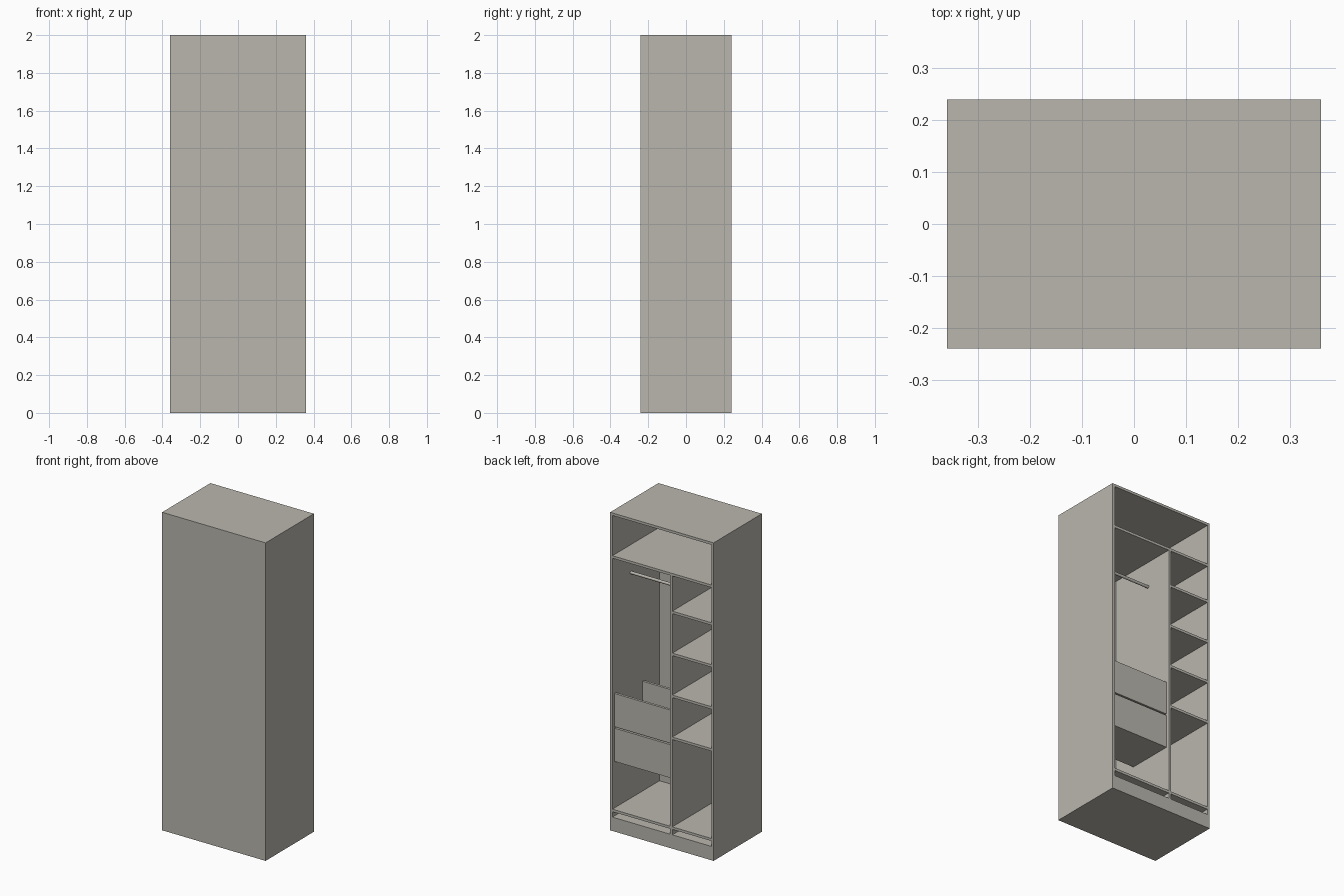
import bpy
import math

if "Cube" in bpy.data.objects:
    bpy.data.objects.remove(bpy.data.objects["Cube"])

W, D, H = 0.72, 0.48, 2.0      # overall width, depth, height
T = 0.016                      # board thickness
XI = W / 2 - T                 # inner face of the side boards
YF, YB = -D / 2 + 0.012, D / 2  # inside of closed face, open face
DIV = -0.065                   # centre of the divider

mat = bpy.data.materials.new("warm_grey")
mat.diffuse_color = (0.49, 0.47, 0.42, 1)
mat.use_nodes = True
mat.node_tree.nodes["Principled BSDF"].inputs["Base Color"].default_value = mat.diffuse_color


def board(name, x0, x1, y0, y1, z0, z1):
    """Axis-aligned board between two corners."""
    bpy.ops.mesh.primitive_cube_add(
        size=1, location=((x0 + x1) / 2, (y0 + y1) / 2, (z0 + z1) / 2))
    ob = bpy.context.object
    ob.name = name
    ob.scale = (x1 - x0, y1 - y0, z1 - z0)
    bpy.ops.object.transform_apply(location=False, rotation=False, scale=True)
    ob.data.materials.append(mat)
    return ob


# Outer case: closed face, sides, top and plinth
board("closed_panel", -W / 2, W / 2, -D / 2, YF, 0, H)
board("left_side", -W / 2, -XI, YF, YB, 0, H)
board("right_side", XI, W / 2, YF, YB, 0, H)
board("top_board", -XI, XI, YF, YB, H - T, H)
board("plinth", -XI, XI, YF, YB, 0, 0.087)

# Divider between the shelf column and the hanging bay
DL, DR = DIV - T / 2, DIV + T / 2
board("divider", DL, DR, YF, YB, 0.087, 1.715)
board("hat_shelf", -XI, XI, YF, YB, 1.715, 1.731)
board("shelf_column_floor", -XI, DL, YF, YB, 0.121, 0.137)
board("hanging_bay_floor", DR, XI, YF, YB, 0.121, 0.137)

# Column shelves
for i in range(4):
    z = 0.694 + 0.264 * i
    board(f"column_shelf_{i + 1}", -XI, DL, YF, YB, z - T / 2, z + T / 2)

# Two drawers: tall face, base and lower rear board
for i, z in enumerate((0.43, 0.648)):
    face_y = YB - 0.02
    rear_y = YB - 0.298
    board(f"drawer_face_{i + 1}", DR, XI, face_y - T, face_y, z, z + 0.209)
    board(f"drawer_base_{i + 1}", DR, XI, rear_y, face_y - T, z, z + 0.012)
    board(f"drawer_rear_{i + 1}", DR, XI, rear_y - T, rear_y, z, z + 0.18)

# Clothes rail
bpy.ops.mesh.primitive_cylinder_add(
    vertices=24, radius=0.009, depth=XI - DR,
    location=((XI + DR) / 2, 0.055, 1.555), rotation=(0, math.pi / 2, 0))
rail = bpy.context.object
rail.name = "clothes_rail"
rail.data.materials.append(mat)
bpy.ops.object.shade_smooth_by_angle(angle=math.radians(40))
